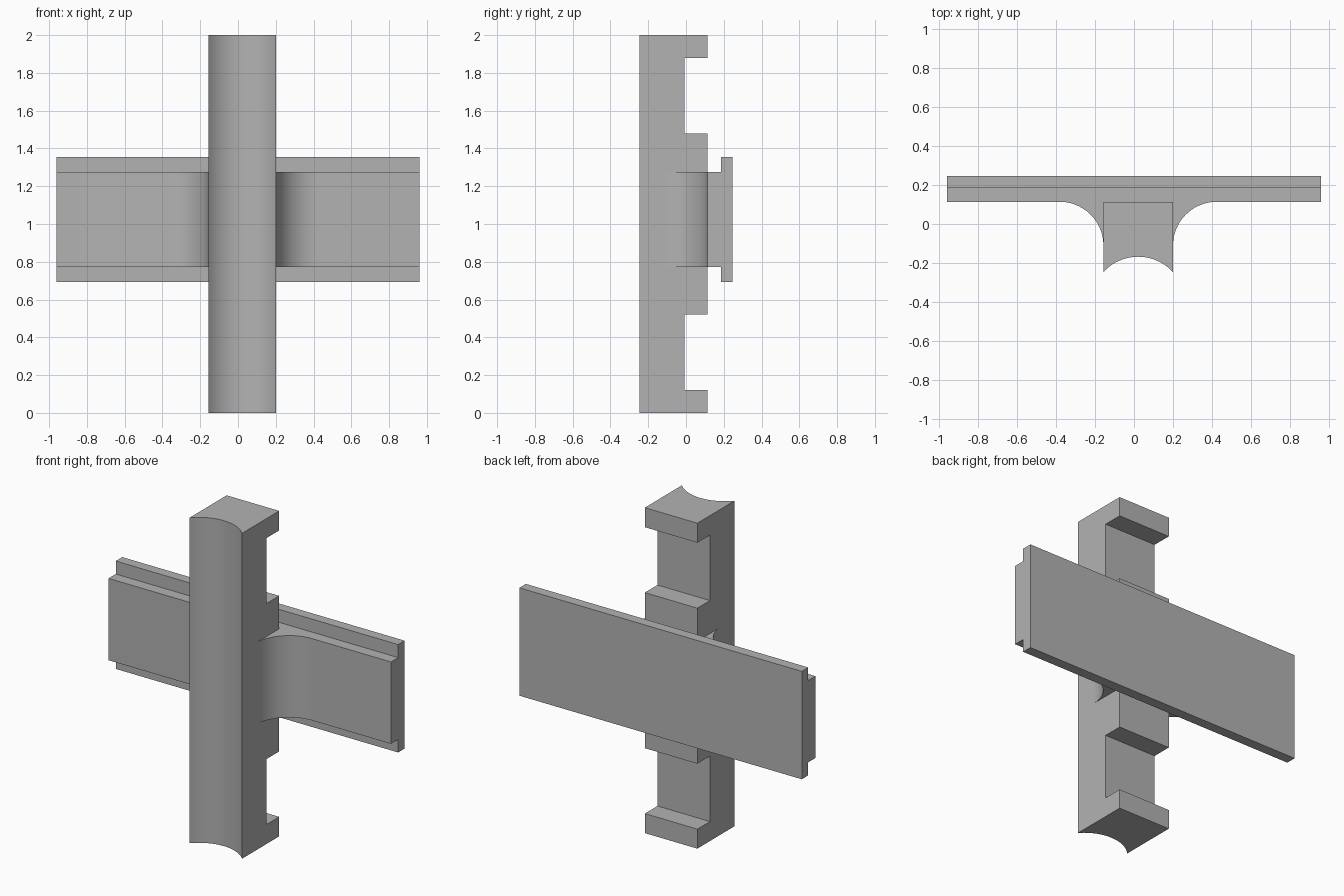
import bpy
import bmesh
from math import sin, cos, pi, radians, asin

if "Cube" in bpy.data.objects:
    bpy.data.objects.remove(bpy.data.objects["Cube"], do_unlink=True)

grey = bpy.data.materials.new("plain grey")
grey.use_nodes = True
colour = (0.45, 0.45, 0.45, 1)
grey.diffuse_color = colour
grey.node_tree.nodes["Principled BSDF"].inputs["Base Color"].default_value = colour

# Key dimensions
LEFT, RIGHT = 0.20, -0.157       # post sides
FRONT, BACK = -0.247, 0.247
SEAT = 0.114                     # where post and rail meet
STEP = 0.184                     # where rail widens
HALF = 0.96                      # rail half length
MID = (LEFT + RIGHT) / 2


def prism(name, outline, z0, z1):
    """Extrude a plan outline from z0 to z1."""
    bm = bmesh.new()
    face = bm.faces.new([bm.verts.new((x, y, z0)) for x, y in outline])
    out = bmesh.ops.extrude_face_region(bm, geom=[face])
    top = [v for v in out["geom"] if isinstance(v, bmesh.types.BMVert)]
    bmesh.ops.translate(bm, vec=(0, 0, z1 - z0), verts=top)
    bmesh.ops.recalc_face_normals(bm, faces=bm.faces)
    mesh = bpy.data.meshes.new(name)
    bm.to_mesh(mesh)
    bm.free()
    mesh.materials.append(grey)
    ob = bpy.data.objects.new(name, mesh)
    bpy.context.collection.objects.link(ob)
    return ob


def rectangle(x0, x1, y0, y1):
    return [(x0, y0), (x1, y0), (x1, y1), (x0, y1)]


def arc(cx, cy, r, a0, a1, n=24):
    return [(cx + r * cos(a0 + (a1 - a0) * i / n),
             cy + r * sin(a0 + (a1 - a0) * i / n)) for i in range(n + 1)]


def select(ob):
    bpy.ops.object.select_all(action='DESELECT')
    ob.select_set(True)
    bpy.context.view_layer.objects.active = ob


# Upright post with a hollow front face
half_width, depth = (LEFT - RIGHT) / 2, 0.079
radius = (half_width ** 2 + depth ** 2) / (2 * depth)
swing = asin(half_width / radius)
hollow = arc(MID, FRONT + depth - radius, radius, pi / 2 + swing, pi / 2 - swing)
post = prism("post", hollow + [(LEFT, SEAT), (RIGHT, SEAT)], 0, 2)

# Two notches in the back of the post
for z0, z1 in ((0.12, 0.522), (1.478, 1.88)):
    cutter = prism("notch_cutter", rectangle(-0.5, 0.5, -0.008, 0.5), z0, z1)
    cutter.hide_render = True
    mod = post.modifiers.new("notch", 'BOOLEAN')
    mod.operation = 'DIFFERENCE'
    mod.solver = 'EXACT'
    mod.object = cutter
    select(post)
    bpy.ops.object.modifier_apply(modifier=mod.name)
    bpy.data.objects.remove(cutter, do_unlink=True)

# Narrow front of the rail, flaring into the post with round fillets
R = 0.225
left_fillet = arc(LEFT + R, SEAT - R, R, pi, pi / 2)
right_fillet = arc(RIGHT - R, SEAT - R, R, pi / 2, 0)
outline = ([(HALF, STEP), (-HALF, STEP), (-HALF, SEAT)] + right_fillet
           + left_fillet + [(HALF, SEAT)])
web = prism("rail_front", outline, 0.772, 1.275)

# Wide back plate of the rail
prism("rail_back", rectangle(-HALF, HALF, STEP, BACK), 0.692, 1.355)

for ob in (post, web):
    select(ob)
    bpy.ops.object.shade_smooth_by_angle(angle=radians(30))
